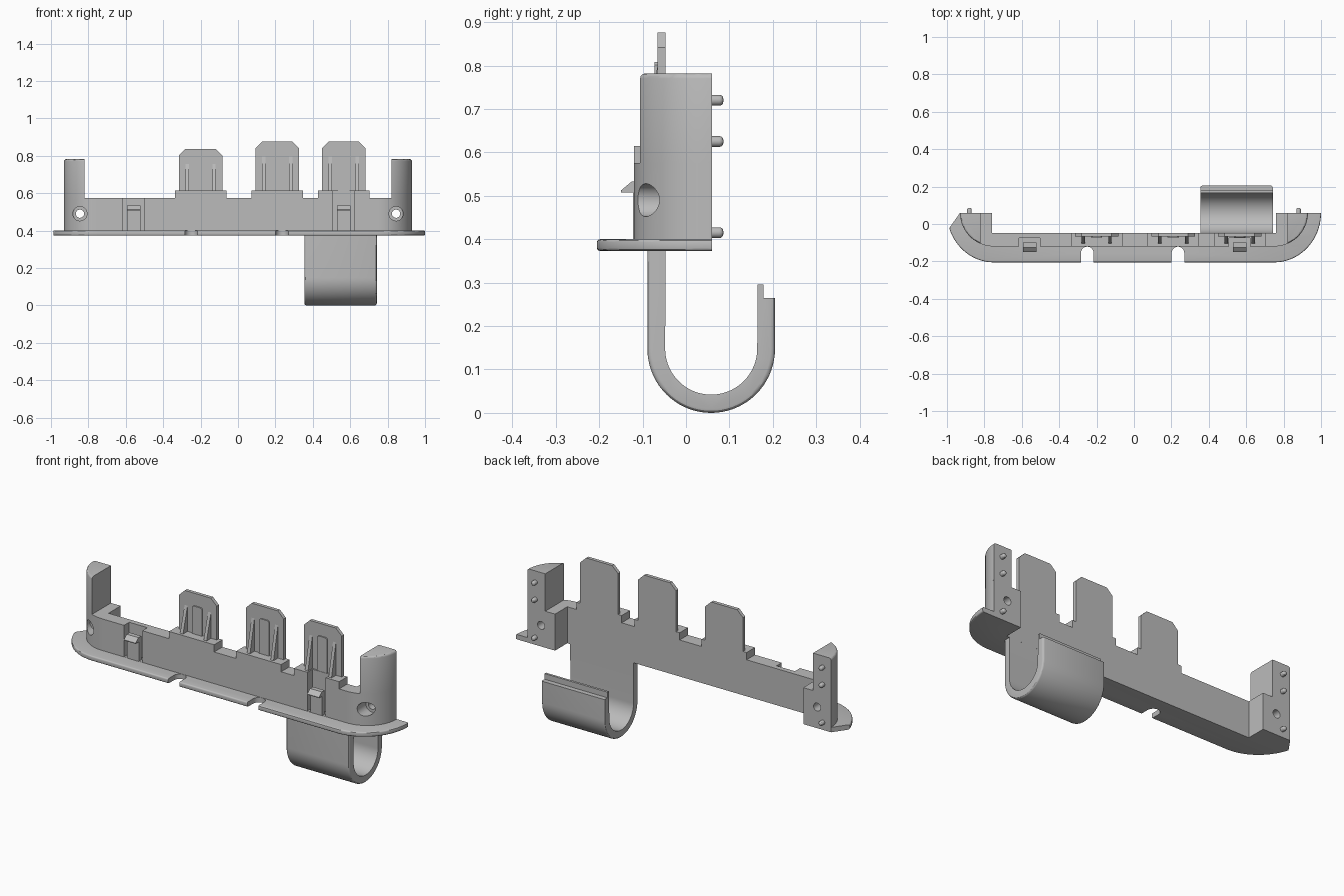
import bpy, bmesh, math

if "Cube" in bpy.data.objects:
    bpy.data.objects.remove(bpy.data.objects["Cube"])

grey = bpy.data.materials.new("grey_plastic")
grey.diffuse_color = (0.5, 0.5, 0.5, 1)
grey.use_nodes = True
grey.node_tree.nodes["Principled BSDF"].inputs["Base Color"].default_value = grey.diffuse_color


def prism(name, pts, axis, lo, hi, round_rule=None, offset=0.01):
    """Extrude a flat outline along an axis; optionally round edges chosen by a rule."""
    place = {'x': lambda a, b, t: (t, a, b),
             'y': lambda a, b, t: (a, t, b),
             'z': lambda a, b, t: (a, b, t)}[axis]
    bm = bmesh.new()
    rings = [[bm.verts.new(place(a, b, t)) for a, b in pts] for t in (lo, hi)]
    n = len(pts)
    for ring in rings:
        bm.faces.new(ring)
    for i in range(n):
        j = (i + 1) % n
        bm.faces.new((rings[0][i], rings[0][j], rings[1][j], rings[1][i]))
    bmesh.ops.recalc_face_normals(bm, faces=bm.faces)
    if round_rule:
        k = 'xyz'.index(axis)
        edges = [e for e in bm.edges
                 if abs(e.verts[0].co[k] - e.verts[1].co[k]) < 1e-6
                 and round_rule((e.verts[0].co + e.verts[1].co) / 2)]
        bmesh.ops.bevel(bm, geom=edges, offset=offset, segments=3,
                        profile=0.5, affect='EDGES')
    mesh = bpy.data.meshes.new(name)
    bm.to_mesh(mesh)
    bm.free()
    mesh.materials.append(grey)
    obj = bpy.data.objects.new(name, mesh)
    bpy.context.collection.objects.link(obj)
    return obj


def box(name, x0, x1, y0, y1, z0, z1):
    return prism(name, [(x0, y0), (x1, y0), (x1, y1), (x0, y1)], 'z', z0, z1)


def arc(cx, cy, rx, ry, a0, a1, n=20):
    return [(cx + rx * math.cos(math.radians(a0 + (a1 - a0) * i / n)),
             cy + ry * math.sin(math.radians(a0 + (a1 - a0) * i / n)))
            for i in range(n + 1)]


def circle(cx, cy, r, n=32):
    return arc(cx, cy, r, r, 0, 360, n)[:-1]


def cut(obj, cutters):
    bpy.context.view_layer.objects.active = obj
    for c in cutters:
        m = obj.modifiers.new("cut", 'BOOLEAN')
        m.operation = 'DIFFERENCE'
        m.solver = 'EXACT'
        m.object = c
        bpy.ops.object.modifier_apply(modifier=m.name)
    for c in cutters:
        bpy.data.objects.remove(c)


BACK, REAR = -0.047, 0.06
LOW, DECK, TOP = 0.40, 0.575, 0.615
REAR_EDGE = [(-0.76, REAR), (-0.76, BACK), (0.76, BACK), (0.76, REAR)]

# Base flange with rounded ends, one clipped corner and two cable notches
left = [p for p in arc(-0.75, REAR, 0.25, 0.265, -90, -180) if p[1] < -0.005]
outline = REAR_EDGE + arc(0.75, REAR, 0.25, 0.265, 0, -90) + left + [(-0.93, REAR)]
flange = prism("base_flange", outline, 'z', 0.373, LOW,
               lambda c: c.y < -0.1 or (abs(c.x) > 0.94 and c.y < 0.0) or c.x > 0.94, 0.007)
notches = []
for x in (-0.25, 0.235):
    pts = [(x + 0.034, -0.25)] + arc(x, -0.155, 0.034, 0.034, 0, 180, 12) + [(x - 0.034, -0.25)]
    notches.append(prism("notch_cutter", pts, 'z', 0.3, 0.5))
cut(flange, notches)

# Main wall with end blocks, clip pockets and countersunk screw holes
outline = (REAR_EDGE + arc(0.75, REAR, 0.18, 0.18, 0, -90)
           + arc(-0.75, REAR, 0.18, 0.18, -90, -180))
wall = prism("main_wall", outline, 'z', LOW, DECK)
cutters = [box("pocket_cutter", x - 0.056, x + 0.056, -0.2, -0.075, LOW + 0.001, 0.7)
           for x in (-0.558, 0.565)]
for s in (-1, 1):
    cutters.append(prism("bore_cutter", circle(s * 0.845, 0.49, 0.038), 'y', -0.2, -0.035))
    cutters.append(prism("screw_cutter", circle(s * 0.845, 0.49, 0.022), 'y', -0.2, 0.2))
cut(wall, cutters)

# Snap clips with a wedge catch
for side, x in (("left", -0.558), ("right", 0.565)):
    prism(side + "_snap_clip", [(-0.10, LOW), (-0.122, LOW), (-0.122, 0.508), (-0.15, 0.508),
                                (-0.15, 0.512), (-0.125, 0.533), (-0.10, 0.533)],
          'x', x - 0.036, x + 0.036)

# End posts and locating pins
for side, s in (("left", -1), ("right", 1)):
    pts = [(s * px, py) for px, py in
           [(0.82, REAR)] + arc(0.75, REAR, 0.18, 0.18, 0, -67.1)]
    prism(side + "_post", pts, 'z', DECK, 0.782,
          lambda c: c.z > 0.7 and abs(c.x) > 0.821 and c.y < REAR - 0.001, 0.012)
    for z in (0.415, 0.625, 0.72):
        prism(side + "_pin", circle(s * 0.88, z, 0.0125, 16), 'y', REAR - 0.01, 0.086,
              lambda c: c.y > 0.08, 0.009)

# Upright tabs, each on a raised platform with two gussets and a centre panel
for i, (x, top) in enumerate(((-0.2, 0.837), (0.21, 0.876), (0.565, 0.876)), 1):
    platform = box("platform_%d" % i, x - 0.138, x + 0.138, -0.12, BACK, DECK, TOP)
    if i == 3:
        cut(platform, [box("pocket_cutter", x - 0.056, x + 0.056, -0.2, -0.075, 0.5, 0.7)])
    prism("tab_%d" % i,
          [(x - 0.116, TOP), (x + 0.116, TOP), (x + 0.116, top - 0.035), (x + 0.08, top),
           (x - 0.08, top), (x - 0.116, top - 0.035)], 'y', -0.066, BACK)
    rib_top = top - 0.08
    for dx in (-0.072, 0.072):
        prism("gusset_%d" % i, [(-0.06, TOP), (-0.105, TOP), (-0.066, rib_top), (-0.06, rib_top)],
              'x', x + dx - 0.009, x + dx + 0.009)
    h = rib_top
    prism("centre_panel_%d" % i,
          [(x - 0.03, TOP), (x + 0.03, TOP), (x + 0.03, h + 0.005), (x + 0.023, h + 0.012),
           (x - 0.023, h + 0.012), (x - 0.03, h + 0.005)], 'y', -0.073, -0.06)

# Hanging hook with a stepped lip
cy, cz = 0.058, 0.148
profile = ([(-0.089, 0.39)] + arc(cy, cz, 0.147, 0.148, 180, 360, 36)
           + [(0.205, 0.265), (0.178, 0.265), (0.178, 0.296), (0.165, 0.296)]
           + arc(cy, cz, 0.106, 0.106, 360, 180, 36) + [(BACK, 0.39)])
prism("hook", profile, 'x', 0.355, 0.742,
      lambda c: c.z < 0.264 and (abs(c.y - cy) > 0.14
                                 or math.hypot(c.y - cy, c.z - cz) > 0.14 and c.z < cz)
      or c.y < -0.08, 0.01)

# Smooth the curved faces, keep hard edges
bpy.ops.object.select_all(action='SELECT')
bpy.context.view_layer.objects.active = wall
bpy.ops.object.shade_smooth_by_angle(angle=math.radians(30))
